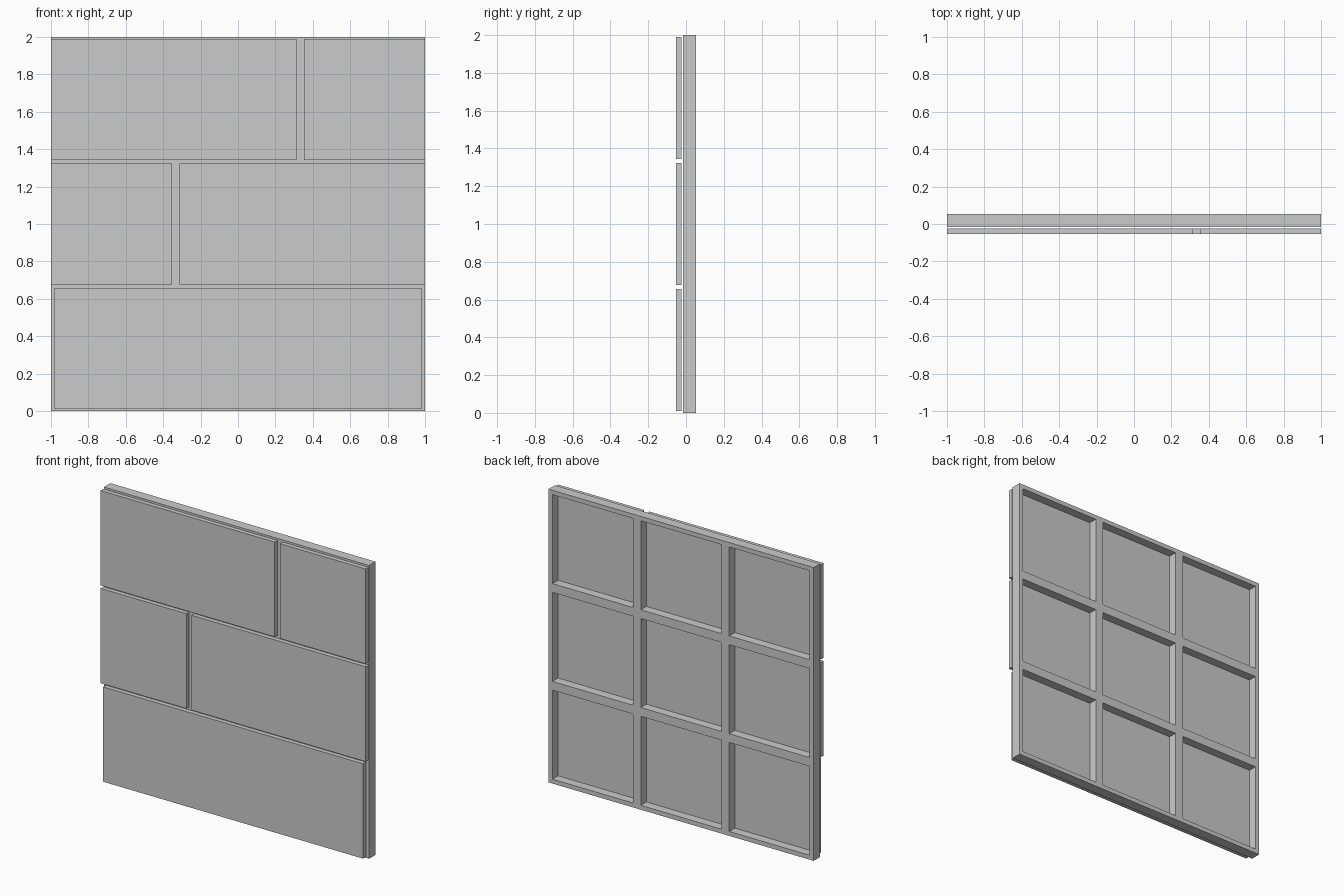
import bpy, bmesh

if "Cube" in bpy.data.objects:
    bpy.data.objects.remove(bpy.data.objects["Cube"])

M = 2 / 3            # grid module
RIM = 0.03           # half rib width
Y_FRONT, Y_SHEET, Y_BACK = -0.016, -0.007, 0.053
P_FRONT, P_BACK = -0.053, -0.023


def mesh_object(name, bm):
    mesh = bpy.data.meshes.new(name)
    bmesh.ops.recalc_face_normals(bm, faces=bm.faces)
    bm.to_mesh(mesh)
    bm.free()
    obj = bpy.data.objects.new(name, mesh)
    bpy.context.collection.objects.link(obj)
    return obj


def box(name, x0, x1, y0, y1, z0, z1):
    bm = bmesh.new()
    bmesh.ops.create_cube(bm, size=1)
    for v in bm.verts:
        v.co.x = x1 if v.co.x > 0 else x0
        v.co.y = y1 if v.co.y > 0 else y0
        v.co.z = z1 if v.co.z > 0 else z0
    return mesh_object(name, bm)


# Backing frame: one slab with a 3 x 3 grid of pockets pushed in from behind
cuts = [-1]
for i in range(3):
    cuts += [-1 + i * M + RIM, -1 + (i + 1) * M - RIM]
cuts.append(1)

bm = bmesh.new()
grid = [[bm.verts.new((x, Y_BACK, z + 1)) for x in cuts] for z in cuts]
pockets = []
for r in range(7):
    for c in range(7):
        f = bm.faces.new((grid[r][c], grid[r + 1][c],
                          grid[r + 1][c + 1], grid[r][c + 1]))
        if r % 2 and c % 2:
            pockets.append(f)
for f in pockets:
    new = bmesh.ops.extrude_discrete_faces(bm, faces=[f])["faces"][0]
    for v in new.verts:
        v.co.y = Y_SHEET
# Outer edge walls and front sheet
rim = [e for e in bm.edges if e.is_boundary]
ext = bmesh.ops.extrude_edge_only(bm, edges=rim)["geom"]
for v in ext:
    if isinstance(v, bmesh.types.BMVert):
        v.co.y = Y_FRONT
front = [e for e in ext if isinstance(e, bmesh.types.BMEdge) and e.is_boundary]
bmesh.ops.contextual_create(bm, geom=front)
mesh_object("backing_frame", bm)

# Cladding panels in three staggered courses: (course, left, right)
panels = [
    (0, -0.98, 0.98),
    (1, -1.0, -0.353), (1, -0.313, 1.0),
    (2, -1.0, 0.313), (2, 0.353, 1.0),
]
for n, (row, x0, x1) in enumerate(panels):
    box(f"cladding_panel_{n + 1}", x0, x1, P_FRONT, P_BACK,
        row * M + 0.01, (row + 1) * M - 0.01)
